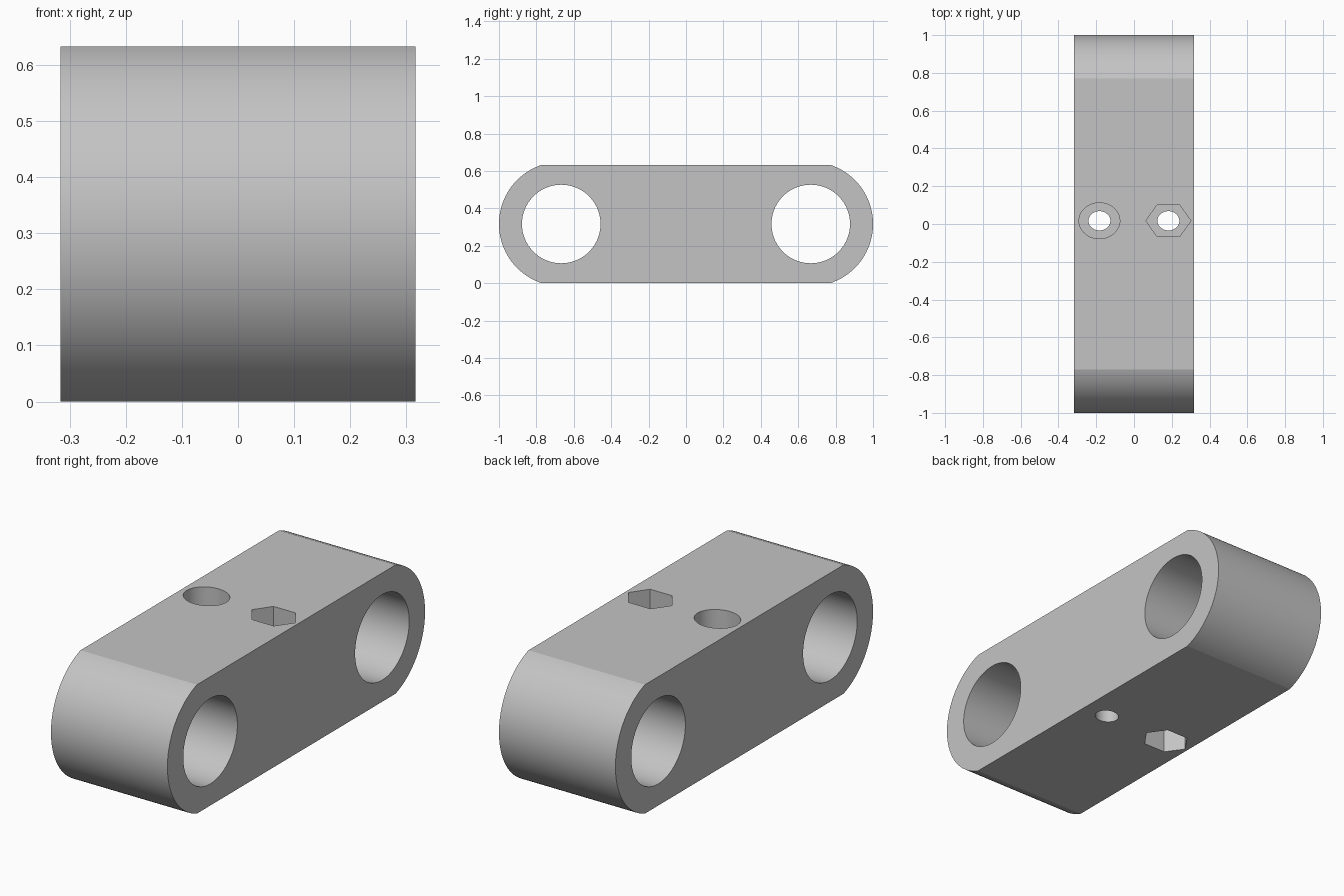
import bpy, bmesh, math
from mathutils import Matrix

if "Cube" in bpy.data.objects:
    bpy.data.objects.remove(bpy.data.objects["Cube"])

H = 0.633          # body height
W = 0.633          # body width along x
R = 0.333          # end radius, trimmed flat at top and bottom
CY = 0.667         # centre of end bores
BORE_R = 0.21

grey = bpy.data.materials.new("plain_grey")
grey.diffuse_color = (0.55, 0.55, 0.55, 1)
grey.use_nodes = True
grey.node_tree.nodes["Principled BSDF"].inputs["Base Color"].default_value = grey.diffuse_color


def new_object(name, bm):
    bmesh.ops.recalc_face_normals(bm, faces=bm.faces)
    me = bpy.data.meshes.new(name)
    bm.to_mesh(me)
    bm.free()
    ob = bpy.data.objects.new(name, me)
    bpy.context.collection.objects.link(ob)
    me.materials.append(grey)
    return ob


def prism(name, sides, rx, ry, z0, z1, x, y, turn=0.0):
    """Upright elliptical or hexagonal prism."""
    bm = bmesh.new()
    bmesh.ops.create_cone(bm, cap_ends=True, segments=sides, radius1=1, radius2=1, depth=z1 - z0)
    bm.transform(Matrix.Translation((x, y, (z0 + z1) / 2))
                 @ Matrix.Diagonal((rx, ry, 1, 1)) @ Matrix.Rotation(turn, 4, 'Z'))
    return new_object(name, bm)


def cut(target, cutter):
    cutter.hide_render = True
    mod = target.modifiers.new("cut", 'BOOLEAN')
    mod.operation = 'DIFFERENCE'
    mod.solver = 'EXACT'
    mod.object = cutter
    bpy.context.view_layer.objects.active = target
    bpy.ops.object.modifier_apply(modifier=mod.name)
    bpy.data.objects.remove(cutter, do_unlink=True)


# Link body: rounded ends trimmed to flat top and bottom
a = math.asin(H / 2 / R)
N = 48
half = [(CY + R * math.cos(t), H / 2 + R * math.sin(t))
        for t in (-a + 2 * a * i / N for i in range(N + 1))]
outline = half + [(-y, H - z) for y, z in half]
bm = bmesh.new()
face = bm.faces.new([bm.verts.new((-W / 2, y, z)) for y, z in outline])
ext = bmesh.ops.extrude_face_region(bm, geom=[face])
bmesh.ops.translate(bm, vec=(W, 0, 0),
                    verts=[v for v in ext["geom"] if isinstance(v, bmesh.types.BMVert)])
body = new_object("link_body", bm)

# Large bores through both ends
for s in (-1, 1):
    bore = prism("bore_cutter", 96, BORE_R, BORE_R, -1, 1, 0, 0)
    bore.data.transform(Matrix.Translation((0, s * CY, H / 2)) @ Matrix.Rotation(math.pi / 2, 4, 'Y'))
    cut(body, bore)

# Two bolt holes, with a round head recess and hexagonal nut pockets
BY, DEPTH = 0.017, 0.16
LEFT, RIGHT = -0.183, 0.182
HEX = dict(sides=6, rx=0.119, ry=0.097, y=BY, turn=math.pi / 6)
for x in (LEFT, RIGHT):
    cut(body, prism("bolt_cutter", 48, 0.058, 0.051, -0.1, H + 0.1, x, BY))
cut(body, prism("head_cutter", 64, 0.108, 0.095, H - DEPTH, H + 0.1, LEFT, BY))

# make sure hexagon points lie along y, flats face x
cut(body, prism("top_nut_cutter", z0=H - DEPTH, z1=H + 0.1, x=RIGHT, **HEX))
cut(body, prism("bottom_nut_cutter", z0=-0.1, z1=DEPTH, x=LEFT, **HEX))

# Smooth curved walls, keep creases
bpy.ops.object.select_all(action='DESELECT')
body.select_set(True)
bpy.context.view_layer.objects.active = body
bpy.ops.object.shade_smooth_by_angle(angle=math.radians(15))
